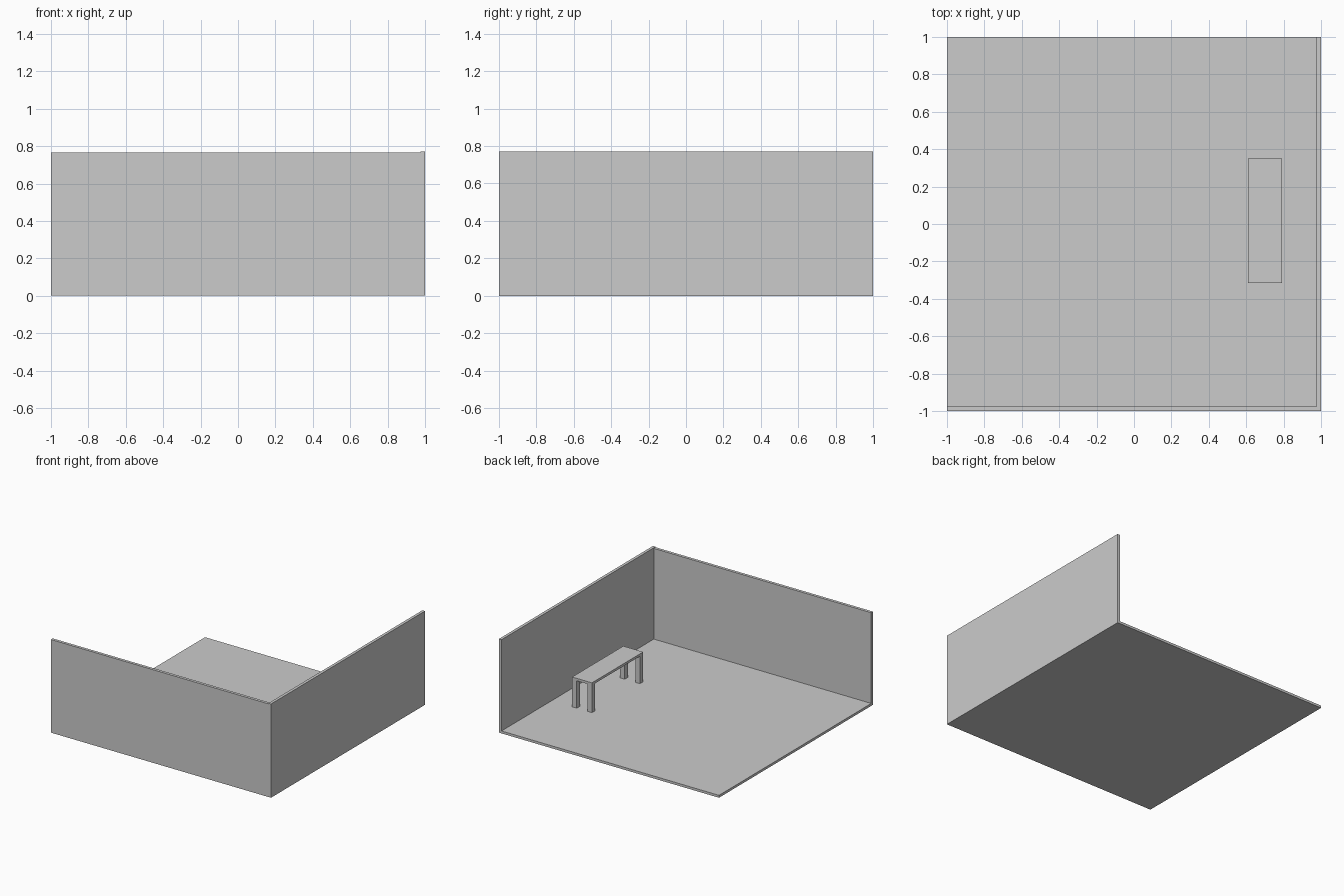
import bpy

if "Cube" in bpy.data.objects:
    bpy.data.objects.remove(bpy.data.objects["Cube"])


def box(name, x, y, z):
    """Axis-aligned box from (min, max) ranges."""
    bpy.ops.mesh.primitive_cube_add(
        size=1, location=[(r[0] + r[1]) / 2 for r in (x, y, z)])
    ob = bpy.context.object
    ob.name = name
    ob.scale = [r[1] - r[0] for r in (x, y, z)]
    bpy.ops.object.transform_apply(location=False, rotation=False, scale=True)
    return ob


# Room shell: floor slab and two walls
FLOOR = 0.02
WALL = 0.024
box("floor", (-1, 1), (-1, 1), (0, FLOOR))
box("front_wall", (-1, 1 - WALL), (-1, -1 + WALL), (0, 0.765))
box("right_wall", (1 - WALL, 1), (-1, 1), (0, 0.77))

# Table: thin top on four square corner legs
X = (0.61, 0.79)
Y = (-0.315, 0.35)
TOP = 0.265
THICK = 0.02
LEG = 0.042
box("table_top", X, Y, (TOP - THICK, TOP))
for side, lx in (("left", X[0]), ("right", X[1] - LEG)):
    for end, ly in (("front", Y[0]), ("back", Y[1] - LEG)):
        box(f"table_leg_{end}_{side}", (lx, lx + LEG), (ly, ly + LEG),
            (FLOOR, TOP - THICK))
